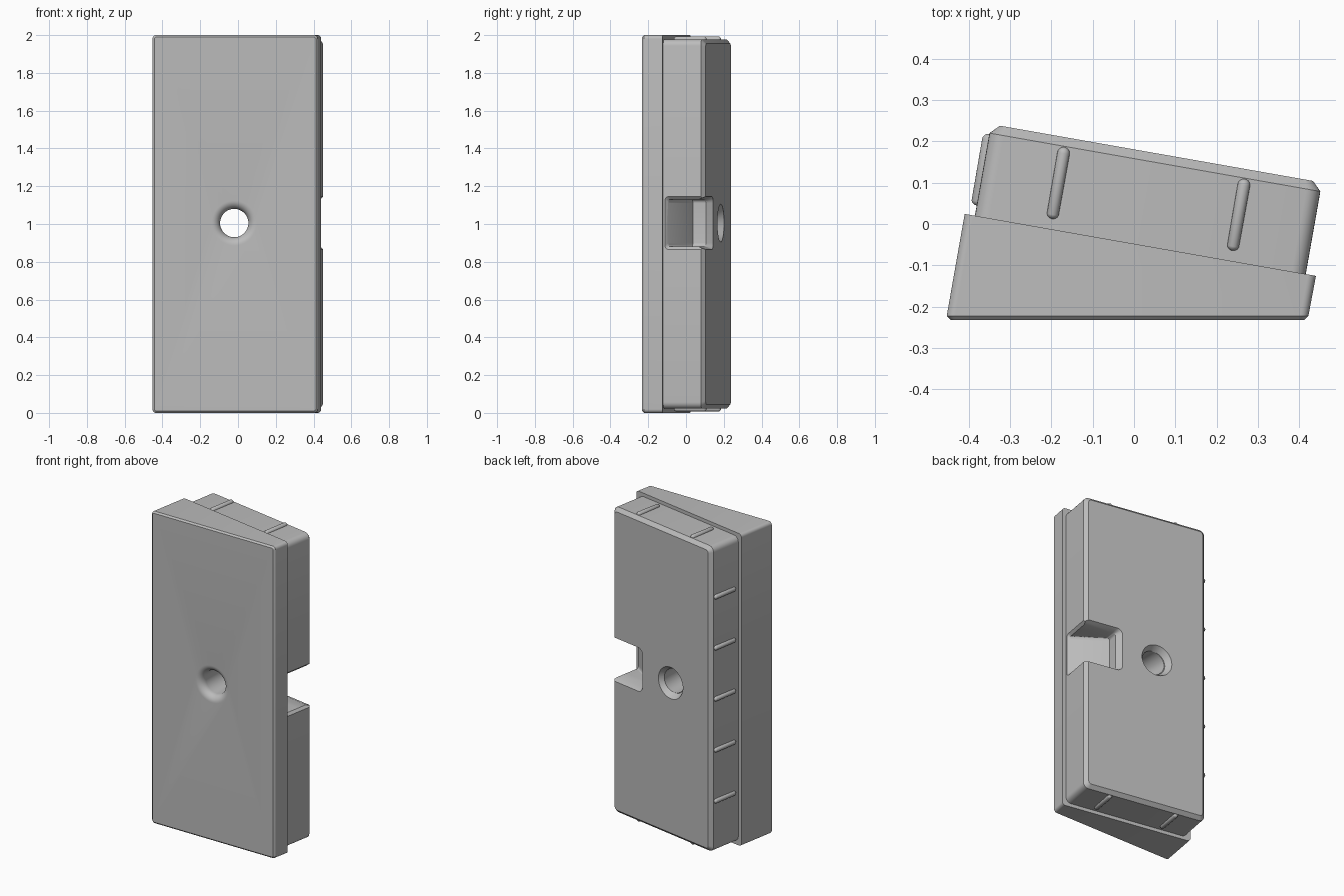
import bpy, bmesh, math
from mathutils import Matrix, Vector

if "Cube" in bpy.data.objects:
    bpy.data.objects.remove(bpy.data.objects["Cube"])

TILT = math.radians(10)
U = Vector((math.cos(TILT), -math.sin(TILT), 0))   # along the tilted block
V = Vector((math.sin(TILT), math.cos(TILT), 0))    # out of its back
ORIGIN = Vector((-0.385, 0.02, 0))
W, D = 0.813, 0.225                                # block width and depth

grey = bpy.data.materials.new("light_grey")
grey.use_nodes = True
grey.diffuse_color = (0.5, 0.5, 0.5, 1)
grey.node_tree.nodes["Principled BSDF"].inputs["Base Color"].default_value = (0.5, 0.5, 0.5, 1)


def at(u, v, z=0):
    return ORIGIN + U * u + V * v + Vector((0, 0, z))


def finish(name, bm):
    bmesh.ops.recalc_face_normals(bm, faces=bm.faces)
    me = bpy.data.meshes.new(name)
    bm.to_mesh(me)
    bm.free()
    me.materials.append(grey)
    ob = bpy.data.objects.new(name, me)
    bpy.context.collection.objects.link(ob)
    return ob


def loft_rings(name, rings):
    """Skin a list of closed point rings and cap both ends."""
    bm = bmesh.new()
    rows = [[bm.verts.new(p) for p in ring] for ring in rings]
    n = len(rows[0])
    for a, b in zip(rows, rows[1:]):
        for i in range(n):
            j = (i + 1) % n
            bm.faces.new((a[i], a[j], b[j], b[i]))
    bm.faces.new(rows[0])
    bm.faces.new(rows[-1])
    return finish(name, bm)


def rounded(left, right, z0, z1, r, steps=6):
    """Upright rounded rectangle standing between two plan points."""
    left, right = Vector(left).to_3d(), Vector(right).to_3d()
    along = (right - left).normalized()
    length = (right - left).length
    centres = [(length - r, z1 - r), (r, z1 - r), (r, z0 + r), (length - r, z0 + r)]
    ring = []
    for k, (s, z) in enumerate(centres):
        for i in range(steps + 1):
            a = math.pi / 2 * (k + i / steps)
            p = left + along * (s + r * math.cos(a))
            p.z = z + r * math.sin(a)
            ring.append(p)
    return ring


def lathe_y(name, x, z, profile, n=48):
    return loft_rings(name, [[(x + r * math.cos(2 * math.pi * i / n), y,
                               z + r * math.sin(2 * math.pi * i / n)) for i in range(n)]
                             for r, y in profile])


def cut(target, cutter):
    mod = target.modifiers.new("cut", "BOOLEAN")
    mod.operation, mod.solver, mod.object = "DIFFERENCE", "EXACT", cutter
    bpy.context.view_layer.objects.active = target
    bpy.ops.object.modifier_apply(modifier=mod.name)


# Wedge-shaped front plate
front_plate = loft_rings("front_plate", [
    rounded((-0.443, -0.232), (0.412, -0.232), 0.01, 1.99, 0.012),
    rounded((-0.453, -0.222), (0.422, -0.222), 0, 2, 0.02),
    rounded(at(-0.025, 0), at(W + 0.025, 0), 0, 2, 0.02)])

# Tilted back block with a chamfered rear edge
back_block = loft_rings("back_block", [
    rounded(at(0, 0), at(W, 0), 0.022, 1.978, 0.035),
    rounded(at(0, D - 0.022), at(W, D - 0.022), 0.022, 1.978, 0.035),
    rounded(at(0.022, D), at(W - 0.022, D), 0.044, 1.956, 0.02)])

# Screw hole, with a rounded mouth in front and a bevelled one behind
HX, HZ = -0.02, 1.005
mouth = [(0.119, -0.3)]
for i in range(9):
    a = math.pi / 2 * (1 - i / 8)
    mouth.append((0.119 - 0.044 * math.cos(a), -0.188 - 0.044 * math.sin(a)))
hole = lathe_y("hole_cutter", HX, HZ, mouth + [(0.075, 0.4)])

bm = bmesh.new()
bmesh.ops.create_cone(bm, cap_ends=True, segments=48, radius1=0.075, radius2=0.115, depth=0.06)
rot = Matrix((U, Vector((0, 0, 1)), V)).transposed().to_4x4()
centre_u = (Vector((HX, 0.184, 0)) - ORIGIN).dot(U)
bm.transform(Matrix.Translation(at(centre_u, D - 0.008, HZ)) @ rot)
rear_mouth = finish("rear_mouth_cutter", bm)

# Side notch with a sloping floor and bevelled rims
E = W + 0.1
notch = loft_rings("notch_cutter", [
    rounded(at(W + 0.04, 0), at(E, 0), 0.88, 1.13, 0.02),
    rounded(at(W - 0.225, 0.12), at(E, 0.12), 0.88, 1.13, 0.02),
    rounded(at(W - 0.225, 0.19), at(E, 0.19), 0.88, 1.13, 0.02),
    rounded(at(W - 0.25, D), at(E, D), 0.865, 1.145, 0.035),
    rounded(at(W - 0.25, 0.3), at(E, 0.3), 0.865, 1.145, 0.035)])
notch_rim = loft_rings("notch_rim_cutter", [
    rounded(at(W - 0.015, 0.025), at(W - 0.015, 0.3), 0.88, 1.13, 0.015),
    rounded(at(W, 0.01), at(W, 0.3), 0.865, 1.145, 0.02),
    rounded(at(W + 0.05, 0.01), at(W + 0.05, 0.3), 0.865, 1.145, 0.02)])

cut(front_plate, hole)
for cutter in (hole, rear_mouth, notch, notch_rim):
    cut(back_block, cutter)
for cutter in (hole, rear_mouth, notch, notch_rim):
    bpy.data.objects.remove(cutter)


# Grip ribs on the top, bottom and one side
def rib(name, u, z):
    bm = bmesh.new()
    bmesh.ops.create_uvsphere(bm, u_segments=16, v_segments=10, radius=0.015)
    for v in bm.verts:
        v.co.z += math.copysign(0.073, v.co.z)
    bm.transform(Matrix.Translation(at(u, 0.113, z)) @ rot)
    return finish(name, bm)


parts = [front_plate, back_block]
for u in (0.185, W - 0.185):
    parts += [rib("top_rib", u, 1.978), rib("bottom_rib", u, 0.022)]
for k in range(-2, 3):
    parts.append(rib("side_rib", 0, 1 + 0.327 * k))

# Smooth curved areas, keep edges crisp
bpy.ops.object.select_all(action="DESELECT")
for ob in parts:
    ob.select_set(True)
bpy.context.view_layer.objects.active = front_plate
bpy.ops.object.shade_smooth_by_angle(angle=math.radians(30))
